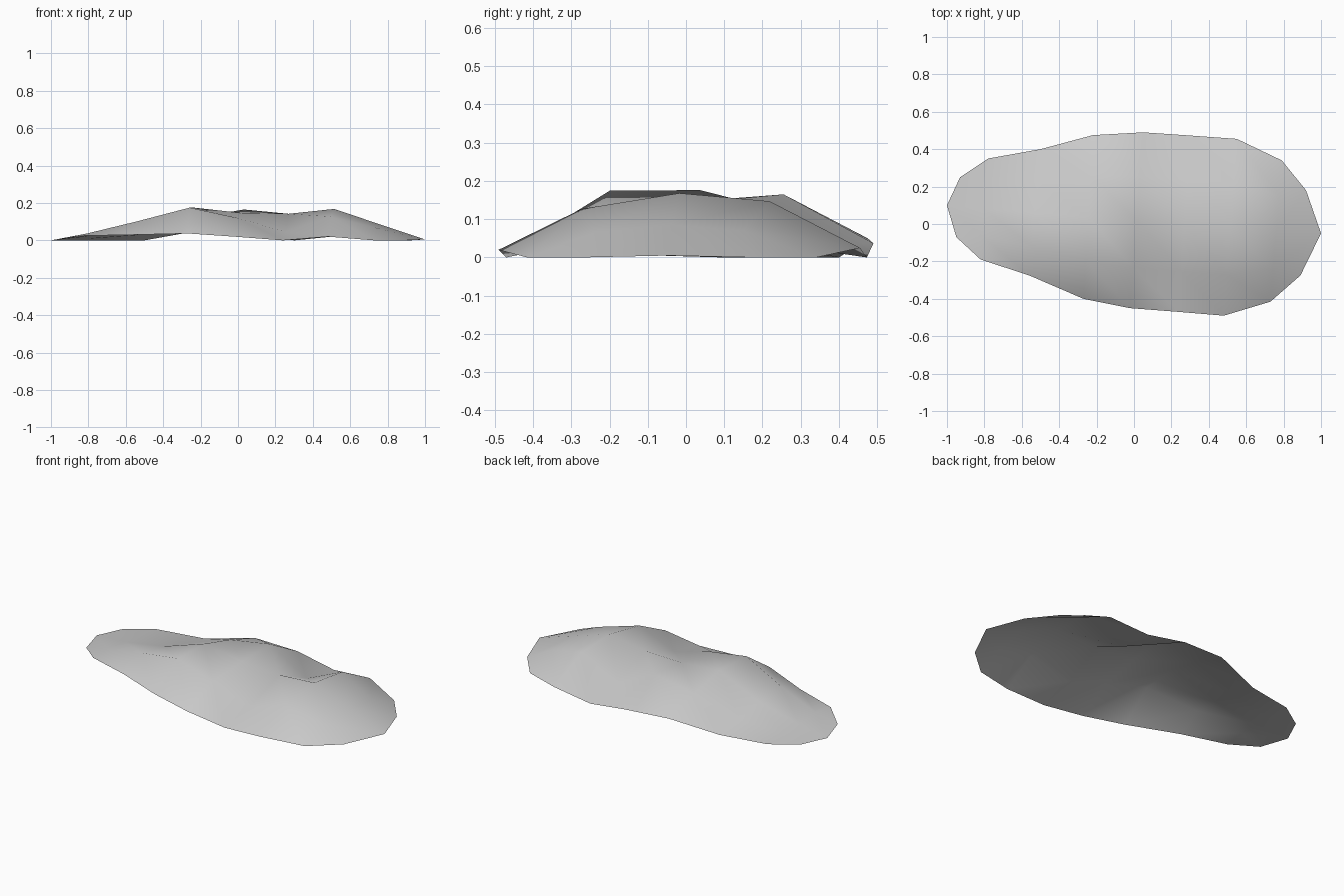
import bpy
import bmesh
from mathutils import Vector

cube = bpy.data.objects.get("Cube")
if cube:
    bpy.data.objects.remove(cube)

# Each rib: front rim point, back rim point, heights from front to back
ribs = [
    ((-.82, -.19), (-.78, .35), (.025, .036, .022, .01, 0)),
    ((-.56, -.275), (-.5, .4), (.03, .1, .075, .03, 0)),
    ((-.27, -.4), (-.22, .475), (.037, .175, .176, .12, .05)),
    ((-.02, -.45), (.05, .49), (.02, .12, .147, .165, .037)),
    ((.24, -.47), (.3, .473), (0, .045, .142, .035, 0)),
    ((.48, -.49), (.55, .455), (.02, .127, .168, .147, .025)),
    ((.73, -.415), (.79, .34), (0, .065, .085, .07, 0)),
]
spacing = (0, .23, .5, .75, 1)
# Rounded ends: three rim points each, front to back
right_tip = [(-.95, -.07, .005), (-1, .1, 0), (-.93, .25, 0)]
left_tip = [(.89, -.275, 0), (1, -.05, .005), (.92, .18, 0)]

bm = bmesh.new()


def make_rib(front, back, heights):
    a, b = Vector(front), Vector(back)
    return [bm.verts.new((*a.lerp(b, t), z)) for t, z in zip(spacing, heights)]


def close_end(rib, tip):
    t = [bm.verts.new(p) for p in tip]
    bm.faces.new((rib[0], rib[1], t[0]))
    for i in range(len(t) - 1):
        bm.faces.new((rib[i + 1], rib[i + 2], t[i + 1], t[i]))
    bm.faces.new((rib[-2], rib[-1], t[-1]))


# Open sheet of triangles skinned across the ribs
grid = [make_rib(*r) for r in ribs]
for a, b in zip(grid, grid[1:]):
    for i in range(len(a) - 1):
        bm.faces.new((a[i], b[i], a[i + 1]))
        bm.faces.new((b[i], b[i + 1], a[i + 1]))
close_end(grid[0], right_tip)
close_end(grid[-1], left_tip)

# All faces look upward
bm.normal_update()
for f in bm.faces:
    f.smooth = True
    if f.normal.z < 0:
        f.normal_flip()

mesh = bpy.data.meshes.new("mound")
bm.to_mesh(mesh)
bm.free()
mound = bpy.data.objects.new("mound", mesh)
bpy.context.collection.objects.link(mound)

# Plain grey colour
grey = bpy.data.materials.new("plain grey")
grey.use_nodes = True
colour = (.6, .6, .6, 1)
grey.diffuse_color = colour
grey.node_tree.nodes["Principled BSDF"].inputs["Base Color"].default_value = colour
mesh.materials.append(grey)
